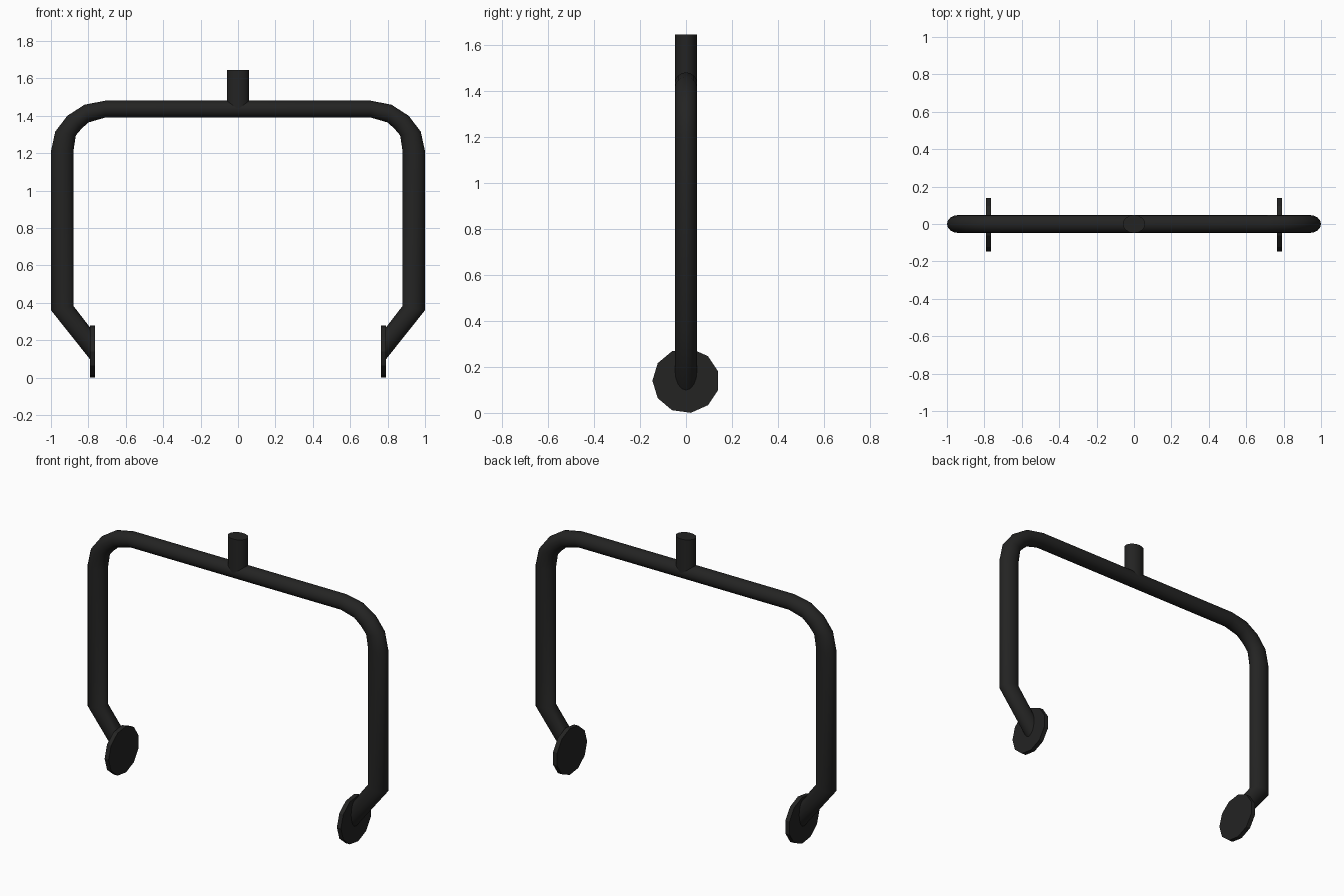
import bpy, bmesh
from math import cos, sin, pi, radians

cube = bpy.data.objects.get("Cube")
if cube:
    bpy.data.objects.remove(cube, do_unlink=True)

black = bpy.data.materials.new("matte black")
black.use_nodes = True
colour = (0.017, 0.017, 0.0165, 1)
black.diffuse_color = colour
black.node_tree.nodes["Principled BSDF"].inputs["Base Color"].default_value = colour

DEPTH = 0.048   # half thickness of the tube along y
SIDES = 16


def loft(name, rings, angle):
    """Skin a list of equal vertex rings and cap both ends."""
    bm = bmesh.new()
    loops = [[bm.verts.new(p) for p in ring] for ring in rings]
    n = len(loops[0])
    for a, b in zip(loops, loops[1:]):
        for i in range(n):
            j = (i + 1) % n
            bm.faces.new((a[i], a[j], b[j], b[i]))
    bm.faces.new(loops[0])
    bm.faces.new(loops[-1])
    bmesh.ops.recalc_face_normals(bm, faces=bm.faces)
    mesh = bpy.data.meshes.new(name)
    bm.to_mesh(mesh)
    bm.free()
    mesh.materials.append(black)
    obj = bpy.data.objects.new(name, mesh)
    bpy.context.collection.objects.link(obj)
    bpy.context.view_layer.objects.active = obj
    obj.select_set(True)
    bpy.ops.object.shade_smooth_by_angle(angle=radians(angle))
    obj.select_set(False)
    return obj


def tube_ring(outer, inner):
    """Elliptical ring spanning an outer and an inner point of the frame."""
    (ox, oz), (ix, iz) = outer, inner
    ring = []
    for k in range(SIDES):
        a = 2 * pi * k / SIDES
        c = cos(a) / 2
        ring.append(((ox + ix) / 2 + c * (ox - ix), DEPTH * sin(a),
                     (oz + iz) / 2 + c * (oz - iz)))
    return ring


# Bent tube: outer and inner outline of the left half, from foot to top bar
half = [
    ((0.785, 0.09), (0.785, 0.26)),
    ((1.0, 0.36), (0.88, 0.383)),
    ((1.0, 1.21), (0.88, 1.21)),
    ((0.977, 1.315), (0.867, 1.295)),
    ((0.912, 1.40), (0.837, 1.33)),
    ((0.82, 1.459), (0.80, 1.364)),
    ((0.71, 1.48), (0.71, 1.39)),
]
mirrored = [((-o[0], o[1]), (-i[0], i[1])) for o, i in reversed(half)]
loft("bent_tube_frame", [tube_ring(o, i) for o, i in half + mirrored], 40)

# Short mounting stem on the middle of the top bar
loft("mounting_stem",
     [[(0.06 * cos(2 * pi * k / SIDES), DEPTH * sin(2 * pi * k / SIDES), z)
       for k in range(SIDES)] for z in (1.44, 1.645)], 40)

# Flat eleven-sided pads at the lower ends
PAD_SIDES = 11
for side, name in ((1, "left_pad"), (-1, "right_pad")):
    angles = [2 * pi * (k + 0.5) / PAD_SIDES for k in range(PAD_SIDES)]
    loft(name, [[(side * x, 0.146 * cos(a), 0.14 + 0.141 * sin(a)) for a in angles]
                for x in (0.765, 0.792)], 25)
